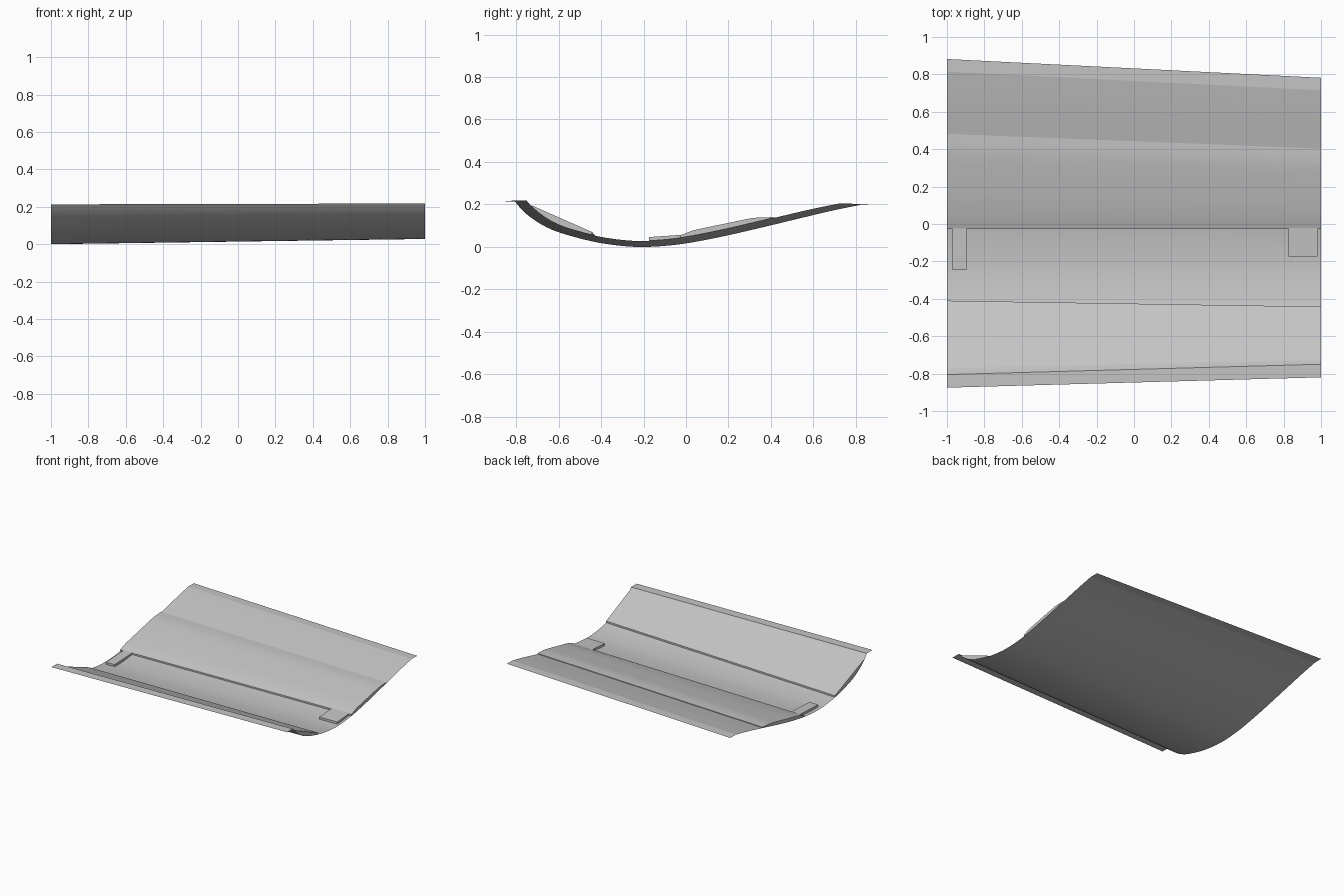
import bpy
from mathutils import Vector, geometry

cube = bpy.data.objects.get("Cube")
if cube:
    bpy.data.objects.remove(cube)

grey = bpy.data.materials.new("light grey")
grey.use_nodes = True
COLOUR = (0.56, 0.56, 0.56, 1)
grey.diffuse_color = COLOUR
grey.node_tree.nodes["Principled BSDF"].inputs["Base Color"].default_value = COLOUR

# Trough cross-section (y, z) at the wide end
SECTION = [(-.805, .213), (-.775, .178), (-.735, .142), (-.67, .1), (-.59, .066),
           (-.45, .028), (-.33, .008), (-.22, 0), (-.1, .005), (.02, .02),
           (.18, .051), (.35, .09), (.52, .131), (.68, .169), (.815, .197)]


def smooth_curve(points, steps=4):
    """Catmull-Rom curve through the points."""
    out = []
    for i in range(len(points) - 1):
        a, b, c, d = (Vector(points[min(max(i + k, 0), len(points) - 1)])
                      for k in (-1, 0, 1, 2))
        out += [tuple(geometry.interpolate_bezier(b, b + (c - a) / 6, c - (d - b) / 6, c, steps + 1)[k][:2])
                for k in range(steps)]
    return out + [points[-1]]


CURVE = smooth_curve(SECTION)


def narrow(p):
    """Map a point of the wide end to the narrow end."""
    return (p[0] * .904 - .022, p[1] * .89 + .028)


def ends(p):
    return p, narrow(p)


def skin_height(x, y):
    """Height of the trough surface at a point."""
    t = (x + 1) / 2
    pts = [tuple(a + (b - a) * t for a, b in zip(*ends(p))) for p in CURVE]
    for (y0, z0), (y1, z1) in zip(pts, pts[1:]):
        if y0 <= y <= y1:
            return z0 + (z1 - z0) * (y - y0) / (y1 - y0)
    return pts[0][1] if y < pts[0][0] else pts[-1][1]


def add_object(name, verts, faces, angle=.45):
    mesh = bpy.data.meshes.new(name)
    mesh.from_pydata(verts, [], faces)
    mesh.materials.append(grey)
    obj = bpy.data.objects.new(name, mesh)
    bpy.context.collection.objects.link(obj)
    bpy.ops.object.select_all(action='DESELECT')
    obj.select_set(True)
    bpy.context.view_layer.objects.active = obj
    bpy.ops.object.shade_smooth_by_angle(angle=angle)
    return obj


def loft(name, left, right, x0=-1, x1=1, closed=False):
    """Span two matching (y, z) sections, optionally as a capped solid."""
    n = len(left)
    verts = [(x0, *p) for p in left] + [(x1, *p) for p in right]
    faces = [(i, n + i, n + (i + 1) % n, (i + 1) % n) for i in range(n if closed else n - 1)]
    if closed:
        faces += [tuple(range(n)), tuple(reversed(range(n, 2 * n)))]
    return add_object(name, verts, faces)


# Curved skin with a flat flange along each long edge
wide, thin = CURVE, [narrow(p) for p in CURVE]
loft("curved_skin", wide, thin)
for name, i, w in (("front_flange", 0, -.07), ("back_flange", -1, .067)):
    a, b = ([p[i], (p[i][0] + w, p[i][1])] for p in (wide, thin))
    if w < 0:
        a.reverse()
        b.reverse()
    loft(name, a, b)


def pad_section(x, y0, y1, profile, steps=20):
    """Solid section following the skin below and (fraction, height) above."""
    top = [(y0 + (y1 - y0) * f, skin_height(x, y0 + (y1 - y0) * f) + h) for f, h in profile]
    under = [y1 + (y0 - y1) * k / steps for k in range(steps + 1)]
    return top + [(y, skin_height(x, y) + .001) for y in under]


# Flat pad on the steep front side
FRONT = [(0, .006), (1, .014)]
loft("front_pad", pad_section(-1, -.77, -.41, FRONT),
     pad_section(1, -.725, -.442, FRONT), closed=True)

# Raised pad with a rounded crest on the back side
BACK = [(0, .013), (.06, .018), (.14, .026), (.4, .0275), (.65, .026), (.78, .024),
        (.85, .02), (.92, .014), (1, .006)]
loft("back_pad", pad_section(-1, -.028, .482, BACK),
     pad_section(1, -.028, .403, BACK), closed=True)

# Small blocks against the back pad
for name, x0, x1, y0, y1 in (("right_block", -.97, -.895, -.245, -.025),
                             ("left_block", .825, .98, -.175, -.02)):
    block = [(0, .018), (1, .014)]
    loft(name, pad_section(x0, y0, y1, block, 6), pad_section(x1, y0, y1, block, 6),
         x0, x1, closed=True)
